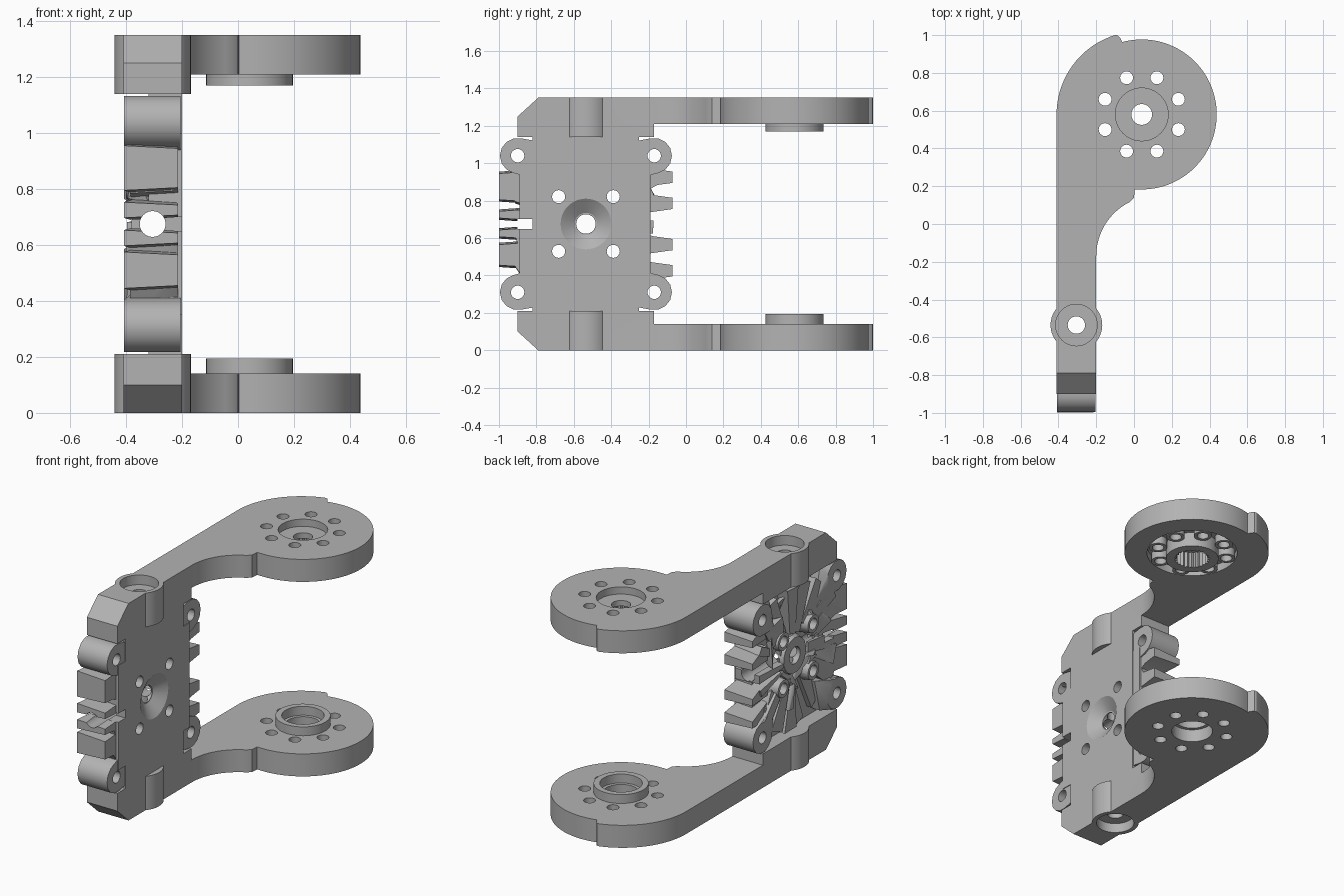
import bpy, bmesh, math, random
from mathutils import Matrix, Vector

if "Cube" in bpy.data.objects:
    bpy.data.objects.remove(bpy.data.objects["Cube"])

random.seed(4)
H = 1.35
HUB = (0.041, 0.58)          # rotating joint centre
CY, CZ = -0.535, 0.675       # body centre
BX = -0.305                  # body mid depth
GREY = bpy.data.materials.new("dark_grey")
GREY.diffuse_color = (0.45, 0.45, 0.45, 1)
GREY.use_nodes = True
GREY.node_tree.nodes["Principled BSDF"].inputs["Base Color"].default_value = GREY.diffuse_color


def cyl(p, q, r, r2=None, n=40):
    """Cylinder or cone from point p to point q."""
    p, q = Vector(p), Vector(q)
    d = q - p
    m = Matrix.Translation((p + q) / 2) @ d.to_track_quat('Z', 'Y').to_matrix().to_4x4()
    bm = bmesh.new()
    bmesh.ops.create_cone(bm, cap_ends=True, segments=n, radius1=r,
                          radius2=r if r2 is None else r2, depth=d.length, matrix=m)
    return bm


def hull(points):
    bm = bmesh.new()
    vs = [bm.verts.new(p) for p in points]
    res = bmesh.ops.convex_hull(bm, input=vs)
    junk = [g for g in res['geom_interior'] if isinstance(g, bmesh.types.BMVert)]
    bmesh.ops.delete(bm, geom=list(set(junk)), context='VERTS')
    return bm


def box(x0, x1, y0, y1, z0, z1):
    return hull([(x, y, z) for x in (x0, x1) for y in (y0, y1) for z in (z0, z1)])


def prism(pts, z0, z1):
    bm = bmesh.new()
    f = bm.faces.new([bm.verts.new((x, y, z0)) for x, y in pts])
    g = bmesh.ops.extrude_face_region(bm, geom=[f])['geom']
    bmesh.ops.translate(bm, vec=(0, 0, z1 - z0),
                        verts=[v for v in g if isinstance(v, bmesh.types.BMVert)])
    bmesh.ops.recalc_face_normals(bm, faces=bm.faces)
    return bm


def arc(c, r, a0, a1, n):
    return [(c[0] + r * math.cos(math.radians(a0 + (a1 - a0) * i / n)),
             c[1] + r * math.sin(math.radians(a0 + (a1 - a0) * i / n))) for i in range(n + 1)]


def make_obj(name, bm):
    bmesh.ops.recalc_face_normals(bm, faces=bm.faces)
    me = bpy.data.meshes.new(name)
    bm.to_mesh(me)
    bm.free()
    me.materials.append(GREY)
    ob = bpy.data.objects.new(name, me)
    bpy.context.collection.objects.link(ob)
    return ob


def combine(name, base, steps, flip=False):
    """Run ordered (operation, solid) steps on the base solid."""
    ob = make_obj(name, base)
    helpers = []
    for op, bm in steps:
        h = make_obj("helper", bm)
        h.hide_render = True
        helpers.append(h)
        m = ob.modifiers.new("bool", 'BOOLEAN')
        m.object, m.solver = h, 'EXACT'
        m.operation = 'UNION' if op == '+' else 'DIFFERENCE'
    bpy.context.view_layer.update()
    me = bpy.data.meshes.new_from_object(ob.evaluated_get(bpy.context.evaluated_depsgraph_get()))
    ob.modifiers.clear()
    ob.data = me
    for h in helpers:
        bpy.data.objects.remove(h)
    if flip:
        me.transform(Matrix.Translation((0, 0, H)) @ Matrix.Diagonal((1, 1, -1, 1)))
        me.flip_normals()
    bpy.ops.object.select_all(action='DESELECT')
    ob.select_set(True)
    bpy.context.view_layer.objects.active = ob
    bpy.ops.object.shade_smooth_by_angle(angle=math.radians(30))
    return ob


def vc(x, y, r, z0, z1, n=40):
    return cyl((x, y, z0), (x, y, z1), r, n=n)


# Arms: one outline, built at the bottom, flipped for the top
def arm(name, top):
    outline = ([(-0.41, -0.5), (-0.2, -0.5)]
               + arc((0.12, -0.17), 0.32, 180, 116, 12)
               + [(0.0, 0.14), (0.004, 0.183)]
               + arc(HUB, 0.397, -94, 105, 48)
               + [(-0.073, 0.985), (-0.085, 0.998)]
               + arc((0.03, 0.58), 0.44, 107, 180, 18))
    prof = [(-0.17, 0), (-0.79, 0), (-0.9, 0.1), (-0.9, 0.21), (-0.17, 0.21)]
    s = [('+', hull([(x, y, z) for x in (-0.41, -0.2) for y, z in prof])),
         ('+', vc(BX, CY, 0.137, 0, 0.21)),
         ('-', vc(BX, CY, 0.11, -0.1, 0.06)),
         ('-', vc(BX, CY, 0.046, -0.1, 0.4))]
    ring = [(HUB[0] + 0.21 * math.cos(a), HUB[1] + 0.21 * math.sin(a))
            for a in [math.radians(22.5 + 45 * i) for i in range(8)]]
    hx, hy = HUB
    if top:   # recessed inner face with screw bosses and splined hub
        s += [('-', vc(hx, hy, 0.265, 0.09, 0.3, 64)), ('+', vc(hx, hy, 0.155, 0.02, 0.18))]
        s += [('+', vc(x, y, 0.053, 0.05, 0.14, 24)) for x, y in ring]
        spline = [(hx + r * math.cos(a), hy + r * math.sin(a)) for r, a in
                  [((0.105, 0.092)[i % 2], math.pi * i / 24) for i in range(48)]]
        s += [('-', prism(spline, 0.08, 0.3)), ('-', vc(hx, hy, 0.14, -0.1, 0.045)),
              ('-', vc(hx, hy, 0.055, -0.1, 0.3))]
    else:     # plain bearing collar
        s += [('+', vc(hx, hy, 0.155, 0.05, 0.195)), ('-', vc(hx, hy, 0.1, -0.1, 0.3)),
              ('-', vc(hx, hy, 0.12, 0.14, 0.3)), ('-', vc(hx, hy, 0.12, -0.1, 0.08))]
    s += [('-', vc(x, y, 0.034, -0.1, 0.3, 24)) for x, y in ring]
    return combine(name, prism(outline, 0, 0.14), s, top)


arm("lower_arm", False)
arm("upper_arm", True)


# Body: a bracket plate with jagged teeth, lobes and ribs
def wedge(ang, r0, r1, w0, w1, x0, x1, off=0.0):
    """Tapered rib pointing outward from the body centre."""
    c, s = math.cos(ang), math.sin(ang)
    pts = []
    for r, w, xb in ((r0, w0, x0), (r1, w1, x1)):
        for side in (-1, 1):
            t = off + side * w
            y, z = CY + r * c - t * s, CZ + r * s + t * c
            pts += [(-0.215, y, z), (xb, y, z - 0.01 * side)]
    return hull(pts)


steps = [('+', box(-0.32, -0.2, -0.82, -0.25, 0.205, 1.145))]
cuts = []
for sy in (-1, 1):
    for sz in (-1, 1):
        # rounded corner lobe with a broad neck back to the plate
        y, z = CY + sy * 0.365, CZ + sz * 0.365
        tip = [(x, y + 0.095 * math.cos(a), z + 0.095 * math.sin(a)) for x in (-0.408, -0.205)
               for a in [math.tau * i / 14 for i in range(14)]]
        neck = [(x, CY + sy * p, CZ + sz * q) for x in (-0.37, -0.205)
                for p, q in ((0.25, 0.44), (0.34, 0.26), (0.2, 0.24))]
        steps.append(('+', hull(tip + neck)))
        cuts.append(('-', cyl((-0.6, y, z), (0, y, z), 0.036, n=20)))
        # inner screw bosses
        y, z = CY + sy * 0.146, CZ + sz * 0.146
        steps.append(('+', cyl((-0.4, y, z), (-0.25, y, z), 0.055, 0.075, n=12)))
        cuts.append(('-', cyl((-0.6, y, z), (0, y, z), 0.035, n=20)))
# side teeth
for off, w in ((0.165, 0.055), (-0.2, 0.07), (0.05, 0.018), (-0.05, 0.018)):
    steps.append(('+', wedge(math.pi, 0.25, 0.464, w + 0.015, w, -0.36, -0.408, off)))
for off in (0.11, -0.11, 0.25, -0.25):
    steps.append(('+', wedge(0, 0.25, 0.464, 0.06, 0.03, -0.36, -0.408, off)))
# radial ribs on the back
for i in range(18):
    a = math.tau * (i + random.uniform(-0.25, 0.25)) / 18
    reach = min(0.36 / max(abs(math.cos(a)), 0.01), 0.44 / max(abs(math.sin(a)), 0.01), 0.44)
    steps.append(('+', wedge(a, random.uniform(0.13, 0.22), reach,
                             random.uniform(0.015, 0.035), random.uniform(0.03, 0.065),
                             random.uniform(-0.4, -0.34), random.uniform(-0.405, -0.35))))
# irregular lumps between the ribs
for i in range(12):
    y, z = CY + random.uniform(-0.28, 0.28), CZ + random.uniform(-0.36, 0.36)
    lump = [(random.uniform(-0.405, -0.3), y + random.uniform(-0.09, 0.09),
             z + random.uniform(-0.1, 0.1)) for k in range(9)]
    steps.append(('+', hull(lump + [(-0.25, y, z)])))
steps.append(('+', cyl((-0.375, CY, CZ), (-0.25, CY, CZ), 0.11, 0.15, n=18)))
# cross bores, front countersink and side slot
cuts += [('-', cyl((-0.6, CY, CZ), (0, CY, CZ), 0.052)),
         ('-', cyl((-0.252, CY, CZ), (-0.199, CY, CZ), 0.06, 0.137)),
         ('-', cyl((BX, -1.2, CZ), (BX, 0.2, CZ), 0.046)),
         ('-', vc(BX, CY, 0.046, 0.1, 1.25)),
         ('-', box(-0.6, 0, -0.9, -0.82, 0.648, 0.702))]
combine("body_bracket", box(-0.32, -0.2005, -0.89, -0.19, 0.35, 1.0), steps + cuts)
